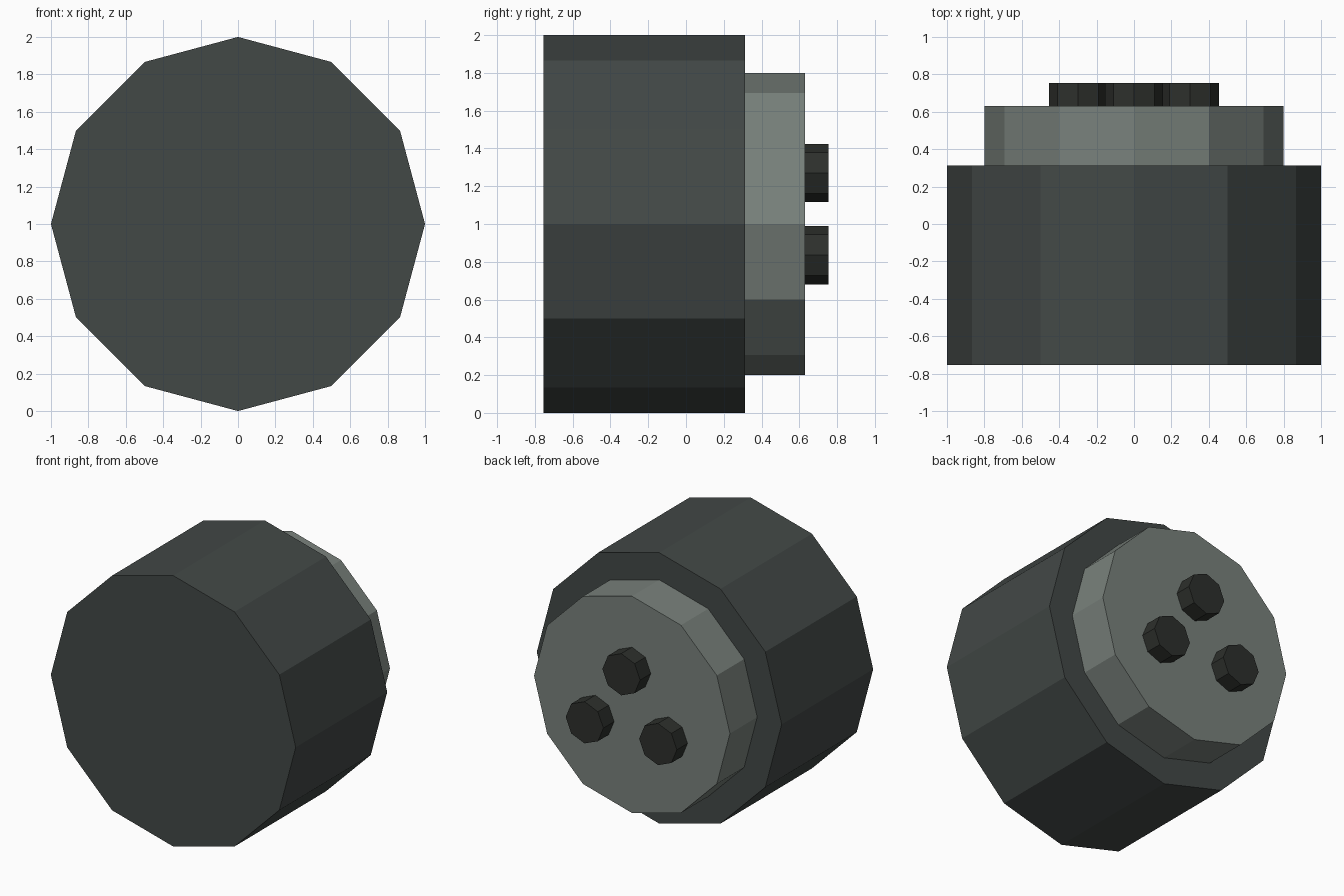
import bpy
import math

if "Cube" in bpy.data.objects:
    bpy.data.objects.remove(bpy.data.objects["Cube"])


def material(name, rgb):
    mat = bpy.data.materials.new(name)
    mat.diffuse_color = (*rgb, 1)
    mat.use_nodes = True
    mat.node_tree.nodes["Principled BSDF"].inputs["Base Color"].default_value = mat.diffuse_color
    return mat


def drum(name, sides, radius, y0, y1, x, z, mat):
    # Flat-sided cylinder along y with a corner pointing straight up
    bpy.ops.mesh.primitive_cylinder_add(
        vertices=sides, radius=radius, depth=y1 - y0,
        location=(x, (y0 + y1) / 2, z), rotation=(math.pi / 2, 0, 0))
    obj = bpy.context.object
    obj.name = name
    obj.data.materials.append(mat)
    return obj


dark = material("dark_grey", (0.055, 0.065, 0.062))
light = material("light_grey", (0.19, 0.22, 0.2))
black = material("near_black", (0.026, 0.029, 0.025))

# Main housing and the narrower rear step
drum("housing", 12, 1.0, -0.755, 0.312, 0, 1, dark)
drum("rear_plate", 12, 0.8, 0.312, 0.63, 0, 1, light)

# Three octagonal studs in a triangle on the rear plate
for name, x, z in (("top_stud", 0, 1.27),
                   ("left_stud", -0.3, 0.835),
                   ("right_stud", 0.3, 0.835)):
    drum(name, 8, 0.154, 0.63, 0.755, x, z, black)
